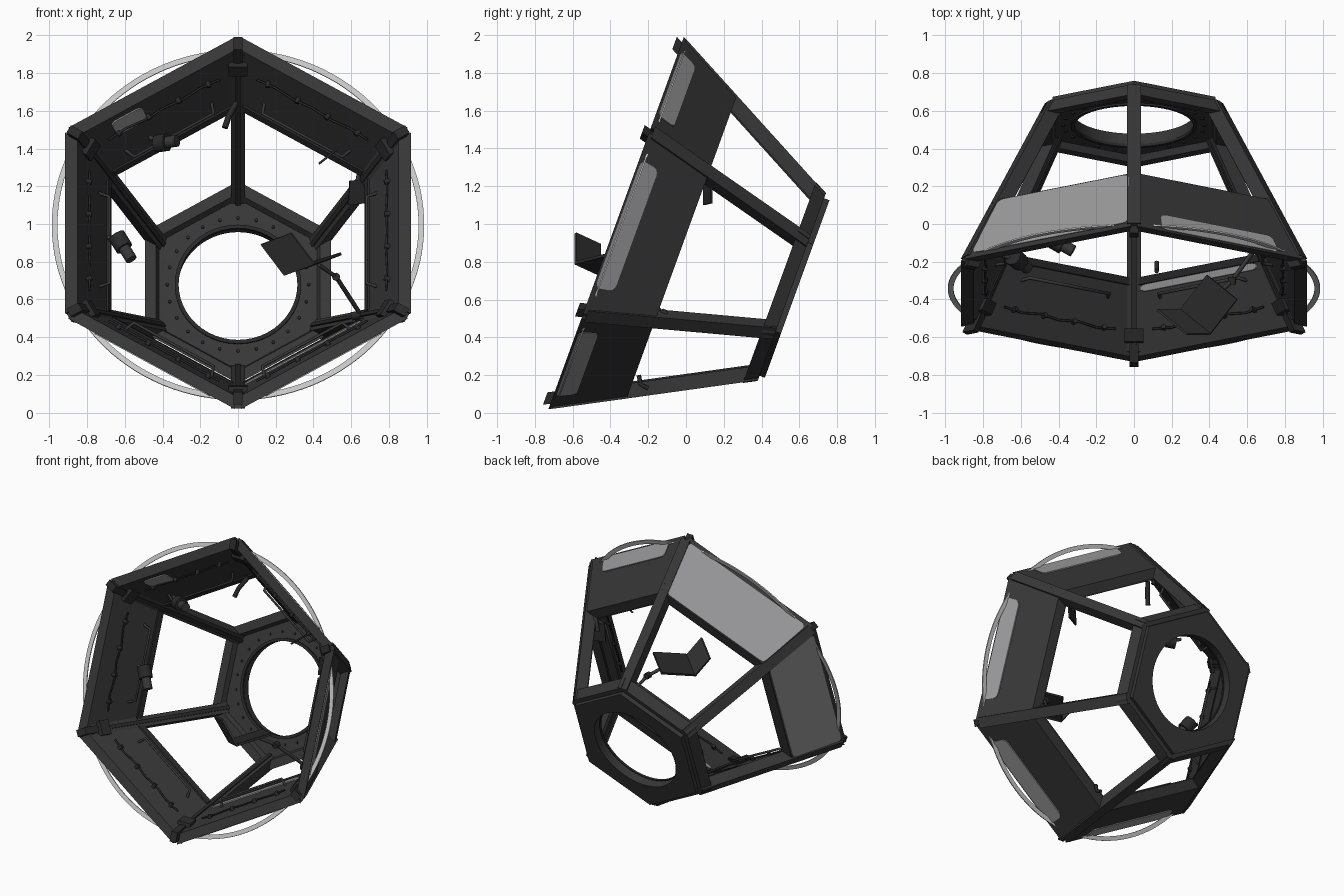
import bpy, bmesh, math
from mathutils import Vector

if "Cube" in bpy.data.objects:
    bpy.data.objects.remove(bpy.data.objects["Cube"])


def material(name, rgb):
    m = bpy.data.materials.new(name)
    m.use_nodes = True
    m.diffuse_color = (*rgb, 1)
    m.node_tree.nodes["Principled BSDF"].inputs["Base Color"].default_value = (*rgb, 1)
    return m


DARK = material("charcoal", (0.038, 0.038, 0.038))
BLACK = material("near black", (0.022, 0.022, 0.022))
GREY = material("mid grey", (0.32, 0.32, 0.33))
PALE = material("pale grey", (0.58, 0.58, 0.58))

TILT = math.radians(20)
SN, CS = math.sin(TILT), math.cos(TILT)
C30 = math.cos(math.pi / 6)


# Tilted frame: x sideways, v up the base plane, w along the axis to the rear
def place(x, v, w):
    return Vector((x, -0.37 + SN * v + CS * w, 1.005 + CS * v - SN * w))


def radius(w):
    return 1.058 - 0.53 * w


def polar(angle, r, side, w):
    c, s = math.cos(angle), math.sin(angle)
    return place(r * c - side * s, r * s + side * c, w)


# Point on hexagon side k: s runs -1..1 along it, d is depth inward
def on_side(k, s, w, d):
    a = radius(w) * C30 - d
    return polar(math.radians(60 * k), a, s * a * math.tan(math.pi / 6), w)


def finish(name, bm, mat, smooth=False):
    bmesh.ops.recalc_face_normals(bm, faces=bm.faces)
    me = bpy.data.meshes.new(name)
    bm.to_mesh(me)
    bm.free()
    me.materials.append(mat)
    ob = bpy.data.objects.new(name, me)
    bpy.context.collection.objects.link(ob)
    if smooth:
        for p in me.polygons:
            p.use_smooth = len(p.vertices) == 4
    return ob


# Closed prism between two matching outlines
def prism(name, low, high, mat, smooth=False):
    bm = bmesh.new()
    a = [bm.verts.new(p) for p in low]
    b = [bm.verts.new(p) for p in high]
    n = len(a)
    bm.faces.new(a)
    bm.faces.new(b)
    for i in range(n):
        j = (i + 1) % n
        bm.faces.new((a[i], a[j], b[j], b[i]))
    return finish(name, bm, mat, smooth)


def side_block(name, k, s, w0, w1, d0, d1, mat=DARK):
    ends = [[on_side(k, t, w, d) for t, d in ((-s, d0), (s, d0), (s, d1), (-s, d1))]
            for w in (w0, w1)]
    return prism(name, *ends, mat)


def corner_block(name, k, half, w0, w1, out, depth, mat=DARK):
    a = math.radians(30 + 60 * k)
    ends = [[polar(a, radius(w) - r, t, w)
             for t, r in ((-half, out), (half, out), (half, depth), (-half, depth))]
            for w in (w0, w1)]
    return prism(name, *ends, mat)


def rounded_plate(name, k, s0, s1, w0, w1, d, mat):
    outline = []
    for i, (cs, cw) in enumerate(((s1, w1), (s0, w1), (s0, w0), (s1, w0))):
        for step in range(4):
            a = math.radians(90 * i + 30 * step)
            ss = cs - math.copysign(0.07, cs - (s0 + s1) / 2) + 0.07 * math.cos(a)
            ww = cw - math.copysign(0.025, cw - (w0 + w1) / 2) + 0.025 * math.sin(a)
            outline.append((ss, ww))
    return prism(name, [on_side(k, s, w, d) for s, w in outline],
                 [on_side(k, s, w, d + 0.008) for s, w in outline], mat)


def tube(name, points, r, mat=DARK, sides=8):
    cu = bpy.data.curves.new(name, "CURVE")
    cu.dimensions = "3D"
    cu.bevel_depth = r
    cu.bevel_resolution = sides // 4
    cu.use_fill_caps = True
    sp = cu.splines.new("POLY")
    sp.points.add(len(points) - 1)
    for p, q in zip(sp.points, points):
        p.co = (*q, 1)
    cu.materials.append(mat)
    ob = bpy.data.objects.new(name, cu)
    bpy.context.collection.objects.link(ob)
    return ob


# Flat band of an annulus, closed when the sweep is a full turn
def band(name, a0, a1, r0, r1, w0, w1, steps, mat, outer=None):
    full = abs(a1 - a0 - 2 * math.pi) < 1e-6
    bm = bmesh.new()
    rows = []
    for i in range(steps if full else steps + 1):
        a = a0 + (a1 - a0) * i / steps
        ro = outer(a) if outer else r1
        rows.append([bm.verts.new(polar(a, r, 0, w))
                     for r, w in ((r0, w0), (ro, w0), (ro, w1), (r0, w1))])
    for i in range(steps):
        p, q = rows[i], rows[(i + 1) % len(rows)]
        for j in range(4):
            bm.faces.new((p[j], p[(j + 1) % 4], q[(j + 1) % 4], q[j]))
    if not full:
        bm.faces.new(rows[0])
        bm.faces.new(rows[-1])
    return finish(name, bm, mat)


# Six walls, ribs, window frames, rails and rim arcs
for k in range(6):
    side_block("wall_panel", k, 0.965, 0, 0.37, 0, 0.065)
    side_block("wall_inner_sill", k, 0.93, 0.335, 0.37, 0.06, 0.075, BLACK)
    side_block("window_top_frame", k, 0.97, 0.92, 0.99, 0, 0.06)
    corner_block("rib", k, 0.036, 0.02, 0.99, 0.008, 0.095)
    corner_block("rib_inner_strip", k, 0.012, 0.03, 0.96, 0.09, 0.105, BLACK)
    corner_block("corner_latch", k, 0.024, -0.035, 0.05, 0.04, 0.11, BLACK)
    corner_block("corner_bracket", k, 0.05, 0.06, 0.12, 0.08, 0.125, BLACK)
    mid = math.radians(60 * k)
    arc = math.radians(25)
    band("rim_arc", mid - arc, mid + arc, 0.957, 0.987, 0.026, 0.034, 16, PALE)
    rail = [on_side(k, s, 0.26, d) for s, d in
            ((-0.62, 0.06), (-0.62, 0.115), (0.62, 0.115), (0.62, 0.06))]
    tube("hand_rail", rail, 0.009)
    tube("cable", [on_side(k, s / 4, 0.1 + 0.012 * (s % 2), 0.08) for s in range(-3, 4)], 0.006, BLACK)
    for s in (-0.6, -0.2, 0.2, 0.6):
        side = [on_side(k, s, 0.11, 0.06), on_side(k, s, 0.11, 0.09)]
        tube("cable_clip", side, 0.014, BLACK)

# Grey cover patches, large on two walls
for k in range(6):
    if k in (2, 3):
        rounded_plate("wall_cover", k, -0.93, 0.9, 0.03, 0.365, -0.007, GREY)
    else:
        rounded_plate("wall_cover", k, -0.68, 0.68, 0.012, 0.115, -0.007, GREY)
rounded_plate("inner_cover", 2, 0.22, 0.62, 0.03, 0.13, 0.064, GREY)
rounded_plate("inner_sill_cover", 5, -0.9, 0.85, 0.3, 0.333, 0.064, GREY)

# Rear plate with the round window


def hex_edge(a):
    off = (a + math.pi / 6) % (math.pi / 3) - math.pi / 6
    return 0.5 * C30 / math.cos(off)


band("rear_plate", 0, 2 * math.pi, 0.32, 0.5, 0.955, 1.02, 72, DARK, hex_edge)
band("round_window_rim", 0, 2 * math.pi, 0.315, 0.335, 0.945, 0.96, 48, BLACK)
for i in range(24):
    a = math.tau * i / 24
    tube("plate_bolt", [polar(a, 0.375, 0, 0.957), polar(a, 0.375, 0, 0.947)], 0.009, BLACK)


# Thin slab from four corners
def slab(name, corners, thick, mat):
    pts = [Vector(c) for c in corners]
    n = (pts[1] - pts[0]).cross(pts[3] - pts[0]).normalized() * thick
    return prism(name, pts, [p + n for p in pts], mat)


# Laptop on a jointed arm
h1, h2 = Vector((0.25, -0.45, 0.73)), Vector((0.41, -0.58, 0.79))
lid, deck = Vector((-0.125, 0, 0.165)), Vector((0.14, 0.18, 0.045))
slab("laptop_screen", (h1, h2, h2 + lid, h1 + lid), 0.012, DARK)
slab("laptop_keyboard", (h1, h2, h2 + deck, h1 + deck), 0.016, BLACK)
elbow = Vector((0.52, -0.3, 0.72))
foot = Vector((0.65, -0.12, 0.52))
tube("laptop_arm", [(h1 + h2 + deck) / 2 + Vector((0.03, 0.04, 0)), elbow, foot], 0.012)
tube("arm_joint", [elbow - Vector((0, 0.02, 0)), elbow + Vector((0, 0.02, 0))], 0.022, BLACK)
tube("arm_clamp", [foot - Vector((0.05, 0, 0.01)), foot + Vector((0.05, 0, 0.01))], 0.022, BLACK)

# Cameras clamped to the rails
for body, aim in (((-0.62, -0.19, 0.9), (0.05, -0.04, -0.08)),
                  ((-0.4, -0.1, 1.43), (0.07, -0.04, 0.01))):
    p, d = Vector(body), Vector(aim)
    tube("camera_body", [p - d * 0.45, p + d * 0.35], 0.048, BLACK, 12)
    tube("camera_lens", [p + d * 0.3, p + d * 1.1], 0.032, DARK, 12)
    tube("camera_mount", [p, p + Vector((-0.07, 0.02, 0.03))], 0.012)

# Tablet, lamp and small fittings
slab("tablet", ((0.58, 0.1, 1.1), (0.67, 0.14, 1.11), (0.68, 0.14, 1.23), (0.59, 0.1, 1.23)), 0.012, BLACK)
tube("tablet_mount", [(0.63, 0.12, 1.18), (0.64, 0.13, 1.26), (0.7, 0.1, 1.28)], 0.014)
tube("rib_lamp", [(-0.01, 0.13, 1.64), (-0.05, 0.08, 1.57), (-0.07, 0.06, 1.51)], 0.016, BLACK)
tube("thin_wand", [(0.43, 0.0, 1.32), (0.53, 0.04, 1.4)], 0.006, BLACK)
tube("floor_hook", [(0.12, -0.2, 0.13), (0.12, -0.24, 0.15), (0.12, -0.25, 0.2)], 0.012, BLACK)
